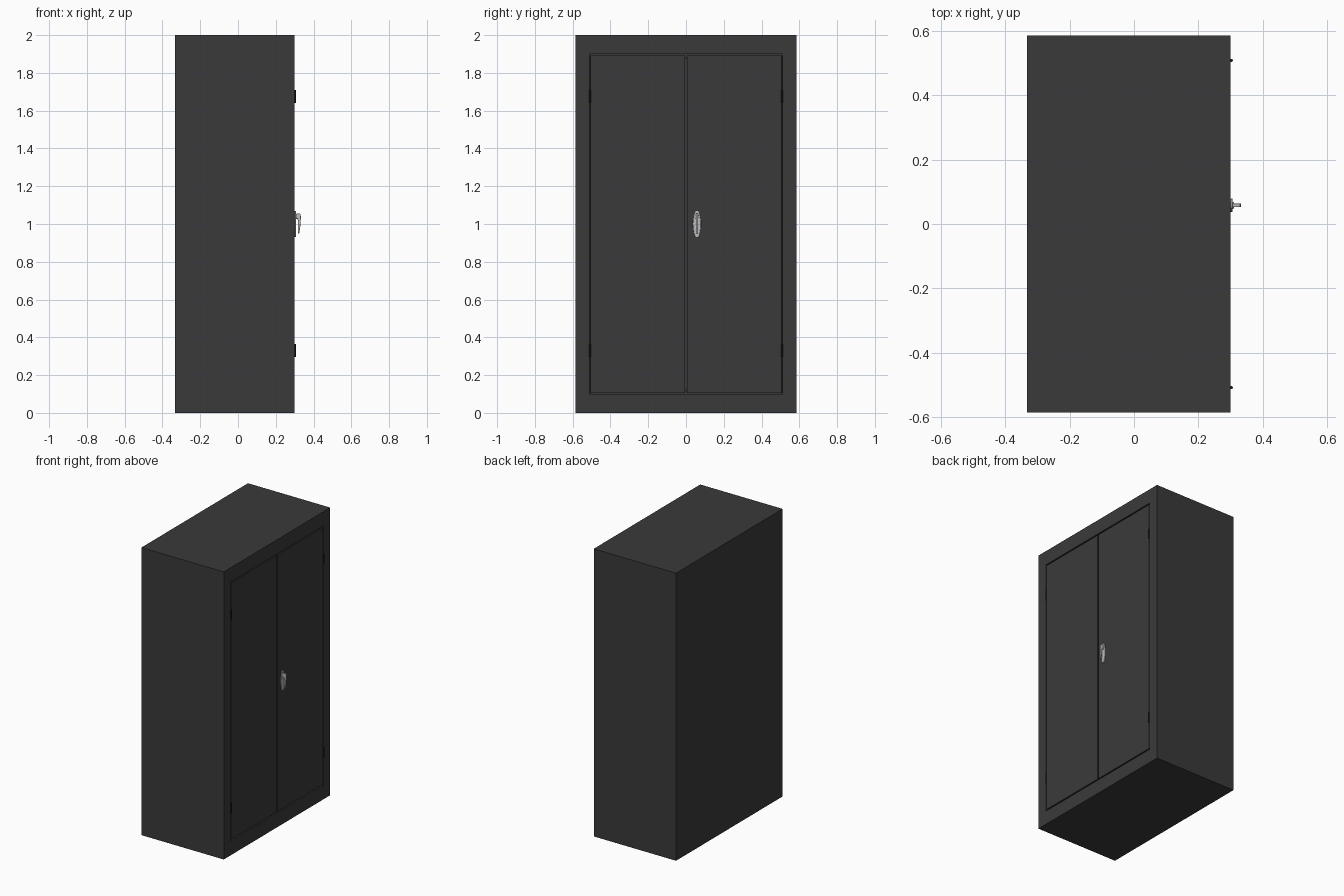
import bpy, bmesh, math

if "Cube" in bpy.data.objects:
    bpy.data.objects.remove(bpy.data.objects["Cube"])


def material(name, v):
    m = bpy.data.materials.new(name)
    m.diffuse_color = (v, v, v, 1)
    m.use_nodes = True
    m.node_tree.nodes["Principled BSDF"].inputs["Base Color"].default_value = m.diffuse_color
    return m


DARK = material("dark_paint", 0.042)
BLACK = material("hinge_black", 0.015)
METAL = material("satin_metal", 0.5)


def finish(bm, name, mat, bevel=0, segments=1):
    bmesh.ops.recalc_face_normals(bm, faces=bm.faces)
    me = bpy.data.meshes.new(name)
    bm.to_mesh(me)
    bm.free()
    ob = bpy.data.objects.new(name, me)
    bpy.context.collection.objects.link(ob)
    me.materials.append(mat)
    if bevel:
        b = ob.modifiers.new("edge", 'BEVEL')
        b.width, b.segments = bevel, segments
    return ob


def box(name, lo, hi, mat, bevel=0):
    bm = bmesh.new()
    bmesh.ops.create_cube(bm, size=1)
    for v in bm.verts:
        v.co = [(a + b) / 2 + c * (b - a) for a, b, c in zip(lo, hi, v.co)]
    return finish(bm, name, mat, bevel)


def prism(name, pts, offset, mat, bevel, segments=2):
    bm = bmesh.new()
    f = bm.faces.new([bm.verts.new(p) for p in pts])
    r = bmesh.ops.extrude_face_region(bm, geom=[f])
    vs = [g for g in r["geom"] if isinstance(g, bmesh.types.BMVert)]
    bmesh.ops.translate(bm, vec=offset, verts=vs)
    return finish(bm, name, mat, bevel, segments)


def smooth(ob):
    bpy.ops.object.select_all(action='DESELECT')
    ob.select_set(True)
    bpy.context.view_layer.objects.active = ob
    bpy.ops.object.shade_smooth_by_angle(angle=math.radians(40))


FX = 0.30  # plane of the door side

# Cabinet body: rectangular rings run from the back, round the front frame, into the cavity
rings = [(-0.333, 0.585, 0, 2), (FX, 0.585, 0, 2), (FX, 0.51, 0.097, 1.90),
         (FX - 0.022, 0.51, 0.097, 1.90), (FX - 0.022, 0.49, 0.117, 1.88),
         (FX - 0.04, 0.49, 0.117, 1.88), (FX - 0.04, 0.565, 0.02, 1.98),
         (-0.313, 0.565, 0.02, 1.98)]
bm = bmesh.new()
loops = [[bm.verts.new(p) for p in ((x, -w, a), (x, w, a), (x, w, b), (x, -w, b))]
         for x, w, a, b in rings]
for p, q in zip(loops, loops[1:]):
    for i in range(4):
        j = (i + 1) % 4
        bm.faces.new((p[i], p[j], q[j], q[i]))
bm.faces.new(loops[0])
bm.faces.new(loops[-1])
finish(bm, "cabinet_body", DARK)

# Doors and hinges on both sides
for s, side in ((-1, "left"), (1, "right")):
    ys = sorted((s * 0.004, s * 0.507))
    box(side + "_door", (FX - 0.02, ys[0], 0.105), (FX, ys[1], 1.892), DARK, 0.001)
    for z, level in ((0.33, "lower"), (1.675, "upper")):
        bm = bmesh.new()
        bmesh.ops.create_cone(bm, cap_ends=True, segments=16,
                              radius1=0.005, radius2=0.005, depth=0.07)
        bmesh.ops.translate(bm, vec=(FX + 0.002, s * 0.508, z), verts=bm.verts)
        smooth(finish(bm, f"{side}_{level}_hinge", BLACK))

# Strip closing the gap between the doors
box("door_overlap_strip", (FX - 0.026, -0.03, 0.12), (FX - 0.02, 0.03, 1.877), DARK)

# Handle backplate: a bowed outline with rounded ends
HY, HZ, N = 0.058, 1.0, 10
half = []
for i in range(N + 1):
    t = -1 + 2 * i / N
    half.append((0.012 + 0.009 * (1 - t * t), 0.06 * t))
half = [(0.006, -0.07), (0.010, -0.067)] + half + [(0.010, 0.067), (0.006, 0.07)]
outline = half + [(-y, z) for y, z in reversed(half)]
smooth(prism("handle_plate", [(FX, HY + y, HZ + z) for y, z in outline],
             (0.006, 0, 0), METAL, 0.002))

# Lever: short neck turning down into a tapered grip
lever = [(FX + 0.004, 1.025), (0.314, 1.028), (0.318, 1.018), (0.317, 0.985),
         (0.317, 0.953), (0.320, 0.948), (0.324, 0.950), (0.330, 0.99),
         (0.333, 1.035), (0.331, 1.052), (0.324, 1.057), (FX + 0.004, 1.053)]
smooth(prism("handle_lever", [(x, HY - 0.0055, z) for x, z in lever],
             (0, 0.011, 0), METAL, 0.0018))

# Raised lock barrel under the neck
bm = bmesh.new()
bmesh.ops.create_cone(bm, cap_ends=True, segments=24, radius1=0.011, radius2=0.010, depth=0.006)
for v in bm.verts:
    v.co = (FX + 0.008 + v.co.z, HY + v.co.x, 1.039 + v.co.y)
smooth(finish(bm, "handle_collar", METAL))
